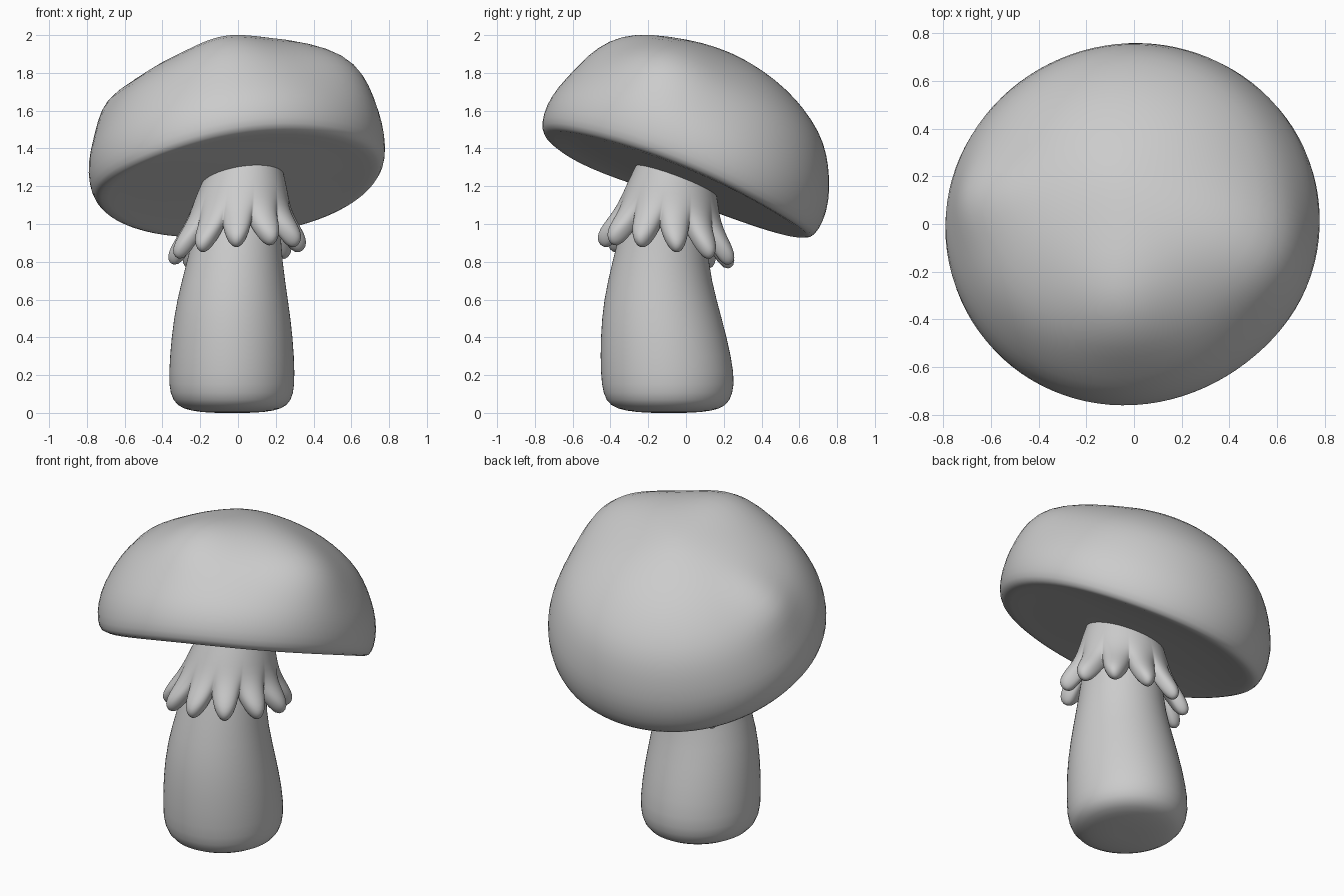
import bpy, bmesh, math
from mathutils import Vector, Matrix

if "Cube" in bpy.data.objects:
    bpy.data.objects.remove(bpy.data.objects["Cube"])


def rings_to_object(name, rings, subdiv=1):
    """Skin a stack of closed rings and cap both ends with a fan."""
    bm = bmesh.new()
    rows = [[bm.verts.new(p) for p in ring] for ring in rings]
    n = len(rows[0])
    for a, b in zip(rows, rows[1:]):
        for i in range(n):
            j = (i + 1) % n
            bm.faces.new((a[i], a[j], b[j], b[i]))
    for row in (rows[0], rows[-1]):
        centre = sum((v.co for v in row), Vector()) / n
        c = bm.verts.new(centre)
        for i in range(n):
            bm.faces.new((row[i], row[(i + 1) % n], c))
    bmesh.ops.recalc_face_normals(bm, faces=bm.faces)
    mesh = bpy.data.meshes.new(name)
    bm.to_mesh(mesh)
    bm.free()
    for p in mesh.polygons:
        p.use_smooth = True
    obj = bpy.data.objects.new(name, mesh)
    bpy.context.collection.objects.link(obj)
    sub = obj.modifiers.new("smooth", 'SUBSURF')
    sub.levels = sub.render_levels = subdiv
    return obj


def angles(n):
    return [2 * math.pi * i / n for i in range(n)]


# Stem: leaning oval sections (z, centre x, centre y, radius x, radius y)
stem = [(0.0, -.03, -.09, .12, .12), (.01, -.03, -.09, .22, .23),
        (.035, -.03, -.095, .295, .31), (.10, -.033, -.095, .33, .346),
        (.20, -.033, -.097, .336, .357), (.40, -.031, -.118, .324, .337),
        (.60, -.03, -.138, .296, .3), (.80, -.018, -.138, .253, .253),
        (1.0, .0, -.11, .225, .23), (1.15, .02, -.08, .2, .2), (1.3, .03, -.06, .17, .17)]
rings_to_object("stem", [[(cx + rx * math.cos(a), cy + ry * math.sin(a), z)
                          for a in angles(32)] for z, cx, cy, rx, ry in stem])

# Collar: flared skirt ending in plump rounded lobes, slightly tilted
# (radius, extra radius at lobe, z, extra drop at lobe)
LOBES = 11
collar = [(.175, 0, 1.37, 0), (.203, 0, 1.28, 0), (.235, 0, 1.19, 0), (.263, 0, 1.09, 0),
          (.272, .025, 1.03, .015), (.272, .07, .995, .05), (.27, .1, .975, .085),
          (.262, .107, .96, .112), (.25, .09, .955, .135), (.238, .055, .96, .13),
          (.22, .02, .975, .05), (.19, 0, .99, 0)]
rings = []
for r, dr, z, dz in collar:
    t = (1.37 - z) / .45
    ring = []
    for a in angles(264):
        lobe = abs(math.cos(LOBES / 2 * (a + math.pi / 2))) ** .95
        rad = r + dr * lobe
        x = .04 - .05 * t + rad * math.cos(a)
        y = -.05 - .055 * t + rad * math.sin(a)
        ring.append((x, y, z - dz * lobe + .1 * x - .16 * (y + .1)))
    rings.append(ring)
rings_to_object("collar", rings)

# Cap: tilted dome profile (radius, height), with a few soft swellings
cap = [(.2, -.015), (.45, -.01), (.66, -.005), (.745, -.01), (.775, .02), (.792, .09),
       (.785, .19), (.745, .29), (.69, .39), (.615, .483), (.5, .57), (.38, .635),
       (.25, .682), (.12, .712), (.04, .72)]
ez = Vector((-.125, .36, 1)).normalized()
ey = ez.cross(Vector((1, 0, 0))).normalized()
ex = ey.cross(ez)
tilt = Matrix((ex, ey, ez)).transposed()
origin = Vector((.005, -.033, 1.235))
# Swellings: centre, amount, spread
swell = [(Vector((-.06, -.33, 1.95)), .065, .21), (Vector((.56, -.12, 1.83)), .09, .26),
         (Vector((-.65, .12, 1.64)), .06, .16), (Vector((0, -.72, 1.6)), .008, .35),
         (Vector((.2, -.1, 1.93)), .025, .25)]
rings = []
for r, h in cap:
    ring = []
    for a in angles(48):
        x, y = r * math.cos(a), r * math.sin(a)
        # the rim sags at the back and a little along one diagonal
        sag = .045 * max(0, (y - .25 * x) / .78) ** 2 + .04 * ((x + y) / 1.1) ** 4
        p = origin + tilt @ Vector((x, y, h - sag * max(0, 1 - h / .4)))
        if h > .015:
            out = (p - origin - ez * .1).normalized()
            p += out * sum(k * math.exp(-((p - c).length / s) ** 2) for c, k, s in swell)
        ring.append(p)
    rings.append(ring)
rings_to_object("cap", rings)
